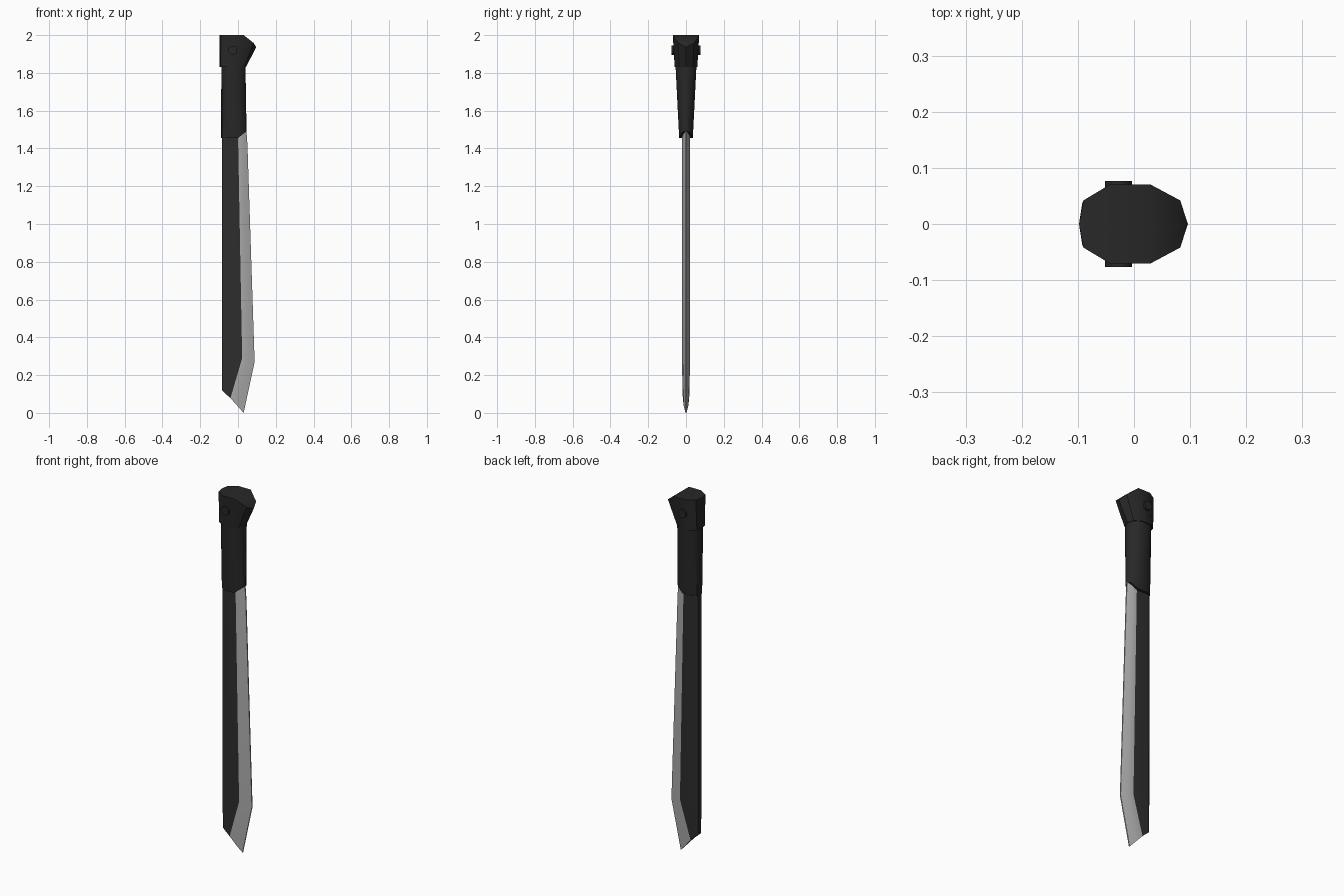
import bpy, bmesh, math
from mathutils import Matrix

if "Cube" in bpy.data.objects:
    bpy.data.objects.remove(bpy.data.objects["Cube"])


def material(name, v):
    m = bpy.data.materials.new(name)
    m.diffuse_color = (v, v, v, 1)
    m.use_nodes = True
    m.node_tree.nodes["Principled BSDF"].inputs["Base Color"].default_value = m.diffuse_color
    return m


GRIP = material("black rubber", 0.021)
COAT = material("dark coated steel", 0.027)
STEEL = material("ground steel", 0.42)


def finish(bm, name, mats, angle=35):
    mesh = bpy.data.meshes.new(name)
    bmesh.ops.recalc_face_normals(bm, faces=bm.faces)
    bm.to_mesh(mesh)
    bm.free()
    ob = bpy.data.objects.new(name, mesh)
    bpy.context.collection.objects.link(ob)
    for m in mats:
        mesh.materials.append(m)
    bpy.ops.object.select_all(action='DESELECT')
    ob.select_set(True)
    bpy.context.view_layer.objects.active = ob
    bpy.ops.object.shade_smooth_by_angle(angle=math.radians(angle))
    return ob


def loft(name, sections, mats, rule=lambda i: 0, angle=35):
    """Skin half sections (spine to edge, y >= 0), mirrored across y = 0."""
    bm = bmesh.new()
    m = len(sections[0])
    n = 2 * m
    rings = []
    for s in sections:
        full = s + [(x, -y, z) for x, y, z in reversed(s)]
        rings.append([bm.verts.new(p) for p in full])

    def face(verts, i):
        bm.faces.new(verts).material_index = rule(i)

    for a, b in zip(rings, rings[1:]):
        for j in range(n):
            k = (j + 1) % n
            i = 0 if j == n - 1 else (min(j, m - 2) if j < m else n - 2 - j)
            face((a[j], a[k], b[k], b[j]), i)
    for r in (rings[0], rings[-1]):
        for i in range(m - 1):
            face((r[i], r[i + 1], r[n - 2 - i], r[n - 1 - i]), i)
    bmesh.ops.remove_doubles(bm, verts=bm.verts, dist=1e-5)
    return finish(bm, name, mats, angle)


# Blade: each station gives spine, bevel line and cutting edge as (x, z), and half thickness
stations = [
    ((-0.085, 1.53), (0.000, 1.53), (0.042, 1.53), 0.022),
    ((-0.085, 1.42), (0.001, 1.42), (0.050, 1.42), 0.022),
    ((-0.085, 0.33), (0.022, 0.29), (0.088, 0.27), 0.022),
    ((-0.084, 0.118), (-0.040, 0.078), (0.030, 0.000), 0.017),
]
blade = []
for (sx, sz), (bx, bz), (ex, ez), t in stations:
    f = 0.12
    blade.append([
        (sx, t * 0.75, sz),
        (sx + (bx - sx) * f, t, sz + (bz - sz) * f),
        (bx, t, bz),
        (bx + (ex - bx) * 0.5, t * 0.72, bz + (ez - bz) * 0.5),
        (ex, 0.003, ez),
    ])
loft("blade", blade, [COAT, STEEL], lambda i: 1 if i >= 2 else 0, 25)

# Oval outline shared by handle and pommel: (fraction along x, fraction of half width)
OVAL = [(0, 0), (0.04, 0.6), (0.28, 1), (0.66, 1), (0.93, 0.6), (1, 0)]


def oval(lo, hi, half, height):
    pts = [(lo + (hi - lo) * u, half * v) for u, v in OVAL]
    return [(x, y, height(x)) for x, y in pts]


# Handle, tapering to a slanted lower lip
loft("handle", [
    oval(-0.090, 0.046, 0.036, lambda x: 1.455 + max(0, x) * 0.8),
    oval(-0.089, 0.042, 0.046, lambda x: 1.65),
    oval(-0.088, 0.040, 0.056, lambda x: 1.85),
], [GRIP], angle=50)


# Pommel, flaring to a drooping beak
def beak(x):
    return 2.0 - max(0, x - 0.03) * 0.75 - max(0, x - 0.08) * 0.9


loft("pommel", [
    oval(-0.098, 0.042, 0.060, lambda x: 1.83),
    oval(-0.098, 0.096, 0.070, beak),
], [GRIP], angle=40)

# Lanyard pin through the pommel
bm = bmesh.new()
bmesh.ops.create_cone(bm, cap_ends=True, segments=12, radius1=0.024, radius2=0.024, depth=0.154,
                      matrix=Matrix.Translation((-0.028, 0, 1.92)) @ Matrix.Rotation(math.pi / 2, 4, 'X'))
finish(bm, "lanyard_pin", [GRIP])
